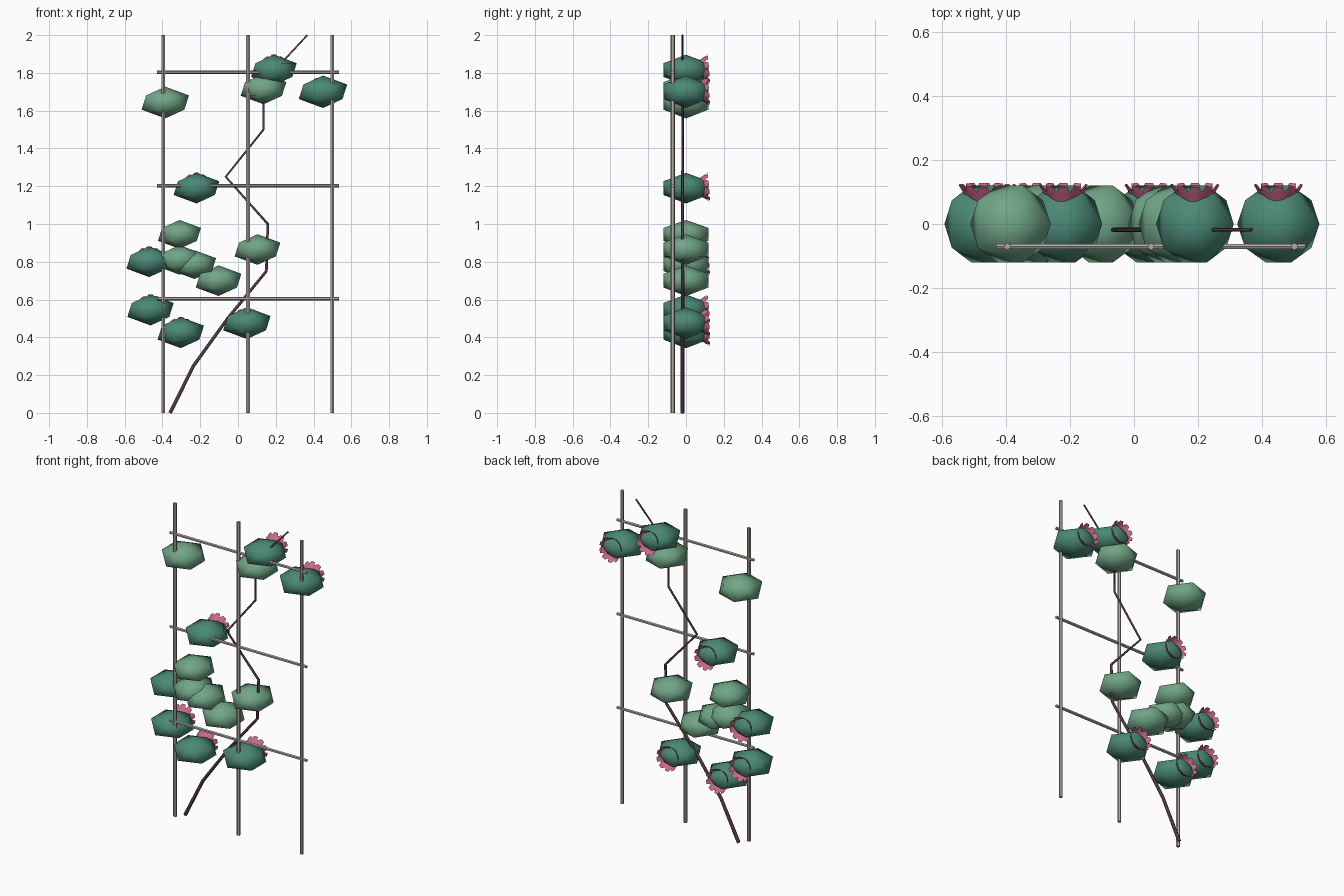
import bpy, bmesh, math
from mathutils import Matrix, Vector

if "Cube" in bpy.data.objects:
    bpy.data.objects.remove(bpy.data.objects["Cube"])


def material(name, rgb):
    m = bpy.data.materials.new(name)
    m.diffuse_color = (*rgb, 1)
    m.use_nodes = True
    m.node_tree.nodes["Principled BSDF"].inputs["Base Color"].default_value = m.diffuse_color
    return m


WOOD = material("weathered_wood", (0.45, 0.41, 0.37))
STEM = material("vine_brown", (0.085, 0.045, 0.05))
DARK = material("dark_leaf_green", (0.07, 0.25, 0.18))
LIGHT = material("light_leaf_green", (0.165, 0.38, 0.24))
PINK = material("blossom_pink", (0.60, 0.13, 0.25))


def finish(bm, name, mat, smooth=False):
    me = bpy.data.meshes.new(name)
    bm.to_mesh(me)
    bm.free()
    me.materials.append(mat)
    for p in me.polygons:
        p.use_smooth = smooth
    ob = bpy.data.objects.new(name, me)
    bpy.context.collection.objects.link(ob)
    return ob


def rod(name, a, b, radius):
    a, b = Vector(a), Vector(b)
    d = b - a
    turn = d.to_track_quat('Z', 'Y').to_matrix().to_4x4()
    bm = bmesh.new()
    bmesh.ops.create_cone(bm, cap_ends=True, segments=6, radius1=radius,
                          radius2=radius, depth=d.length,
                          matrix=Matrix.Translation((a + b) / 2) @ turn)
    return finish(bm, name, WOOD)


# Trellis frame
TRELLIS_Y = -0.07
for x in (-0.395, 0.053, 0.5):
    rod("trellis_post", (x, TRELLIS_Y, 0), (x, TRELLIS_Y, 2), 0.011)
for z in (0.605, 1.203, 1.803):
    rod("trellis_rail", (-0.43, TRELLIS_Y, z), (0.535, TRELLIS_Y, z), 0.0095)

# Zigzag climbing stem, thinner toward the tip
xs = (-0.36, -0.235, -0.055, 0.15, 0.158, -0.065, 0.135, 0.135, 0.367)
curve = bpy.data.curves.new("vine_stem", 'CURVE')
curve.dimensions = '3D'
curve.bevel_depth = 0.01
curve.bevel_resolution = 1
curve.use_fill_caps = True
spline = curve.splines.new('POLY')
spline.points.add(len(xs) - 1)
for i, x in enumerate(xs):
    spline.points[i].co = (x, -0.018, i * 0.25, 1)
    spline.points[i].radius = 1.1 - 0.075 * i
curve.materials.append(STEM)
bpy.context.collection.objects.link(bpy.data.objects.new("vine_stem", curve))


def leaf_clump(x, z, r, mat):
    bm = bmesh.new()
    bmesh.ops.create_icosphere(bm, subdivisions=1, radius=1)
    bmesh.ops.scale(bm, vec=(r, 0.141, r * 0.6), verts=bm.verts)
    ob = finish(bm, "leaf_clump", mat, True)
    ob.location = (x, 0, z)


def blossom(x, z, petals=10):
    # Open cup facing backward with a toothed petal rim
    bm = bmesh.new()
    n = petals * 4
    rings = []
    for level, (r, y) in enumerate(((0.032, 0.05), (0.052, 0.082),
                                    (0.065, 0.102), (0.077, 0.122))):
        ring = []
        for i in range(n):
            a = math.tau * i / n
            rr, yy = r, y
            if level == 3 and i % 4 == 0:      # notch between petals
                rr, yy = 0.066, 0.104
            # lower side leans farther out
            yy -= 0.08 * rr * math.sin(a)
            ring.append(bm.verts.new((rr * math.cos(a), yy, rr * math.sin(a))))
        rings.append(ring)
    for lo, hi in zip(rings, rings[1:]):
        for i in range(n):
            j = (i + 1) % n
            bm.faces.new((lo[i], hi[i], hi[j], lo[j]))
    bmesh.ops.recalc_face_normals(bm, faces=bm.faces)
    ob = finish(bm, "blossom", PINK)
    ob.location = (x, 0, z + 0.005)


# Flowering dark clumps
for x, z, r in ((0.19, 1.815, 0.135), (0.45, 1.70, 0.143), (-0.22, 1.19, 0.135),
                (-0.47, 0.80, 0.135), (-0.463, 0.545, 0.137),
                (-0.303, 0.425, 0.137), (0.047, 0.475, 0.14)):
    leaf_clump(x, z, r, DARK)
    blossom(x, z)

# Plain light clumps
for x, z, r in ((-0.385, 1.643, 0.14), (0.135, 1.715, 0.135), (-0.31, 0.945, 0.127),
                (-0.31, 0.81, 0.13), (-0.23, 0.785, 0.127),
                (-0.103, 0.70, 0.135), (0.103, 0.865, 0.135)):
    leaf_clump(x, z, r, LIGHT)
